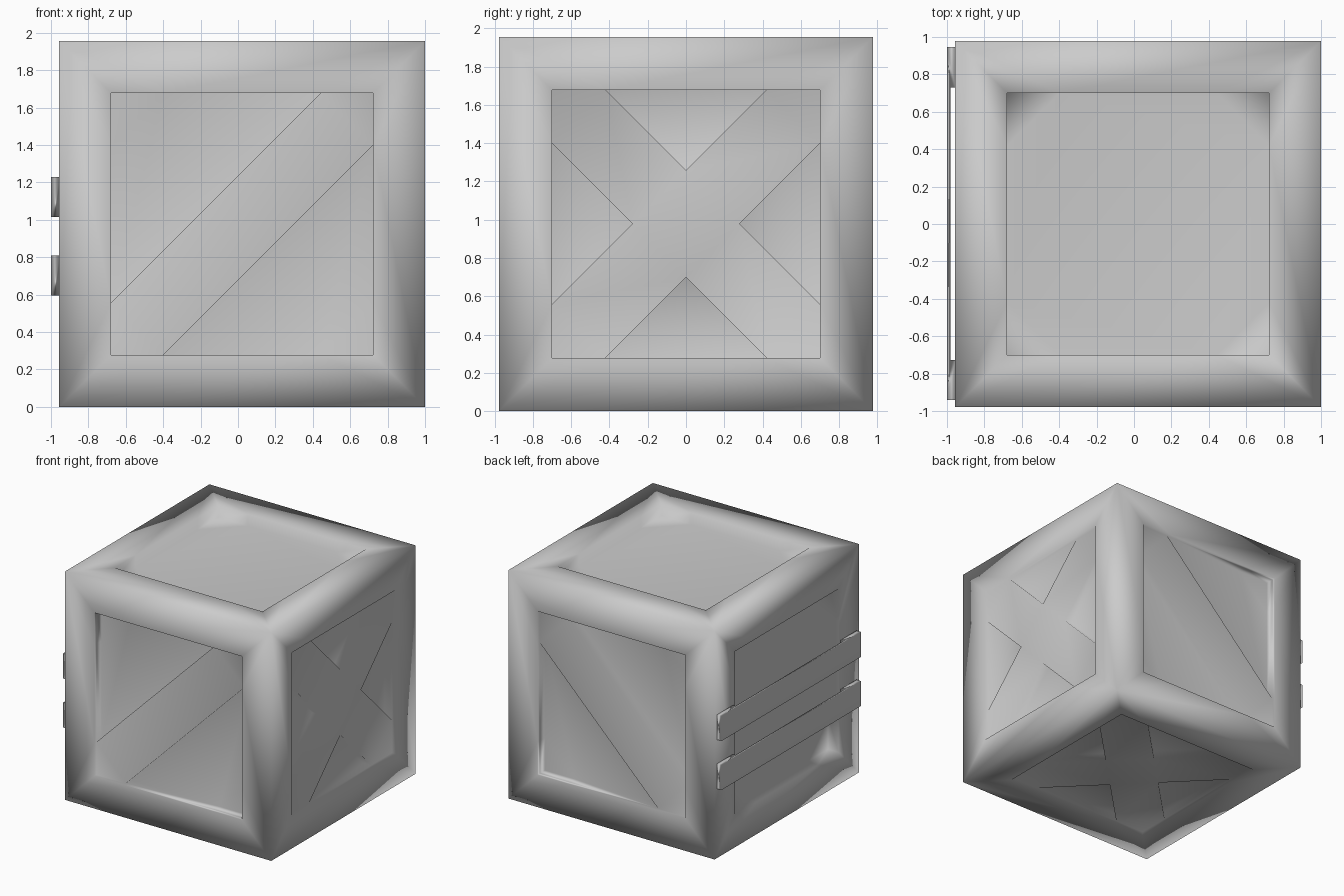
import bpy, bmesh
from mathutils import Vector

if "Cube" in bpy.data.objects:
    bpy.data.objects.remove(bpy.data.objects["Cube"])

H = 0.978                      # half side of the crate
R, B = 0.70, 0.42              # half opening, brace cut position
D1, D2 = 0.03, 0.10            # brace depth, panel depth
CENTRE = Vector((0.022, 0, H))


def finish(bm, name):
    bmesh.ops.remove_doubles(bm, verts=bm.verts, dist=1e-4)
    bmesh.ops.recalc_face_normals(bm, faces=bm.faces)
    me = bpy.data.meshes.new(name)
    bm.to_mesh(me)
    bm.free()
    ob = bpy.data.objects.new(name, me)
    bpy.context.collection.objects.link(ob)
    for p in me.polygons:
        p.use_smooth = True
    # large faces stay visually flat
    ob.modifiers.new("normals", 'WEIGHTED_NORMAL').weight = 50
    return ob


def crate_side(bm, right, up, kind):
    """One crate side: frame ring, recess, then braces or a plain panel."""
    right, up = Vector(right), Vector(up)
    out = right.cross(up)

    def poly(pts, d=0):
        bm.faces.new([bm.verts.new(CENTRE + right * p[0] + up * p[1]
                                   + out * (H - (p[2] if len(p) > 2 else d)))
                      for p in pts])

    def walls(loop, a, b):
        for p, q in zip(loop, loop[1:] + loop[:1]):
            poly([(*p, a), (*q, a), (*q, b), (*p, b)])

    # opening outline, with extra points where braces meet the frame
    sides = []
    for k in range(4):
        side = [(-R, -R), (-B, -R), (B, -R), (R, -R)]
        for _ in range(k):
            side = [(-v, u) for u, v in side]
        sides.append(side)
    # frame ring
    for s in sides:
        a, b = [(u * H / R, v * H / R) for u, v in (s[0], s[-1])]
        poly([a, b, s[2], s[1]])
        poly([a, s[1], s[0]])
        poly([b, s[3], s[2]])
    loop = [p for s in sides for p in s[:-1]]
    if kind == "plain":
        walls(loop, 0, D2)
        poly([p for s in sides for p in s[1:3]], D2)
        for k in range(4):
            poly([sides[k][2], sides[k][3], sides[(k + 1) % 4][1]], D2)
        return
    walls(loop, 0, D1)

    # braces, with pockets between them
    if kind == "cross":
        t = R - B
        tips = [(0, -t), (t, 0), (0, t), (-t, 0)]
        pockets = [[s[1], s[2], tip] for s, tip in zip(sides, tips)]
        poly(tips, D1)
        for k in range(4):
            n = (k + 1) % 4
            poly([sides[k][2], sides[n][1], tips[n], tips[k]], D1)
            poly([sides[k][2], sides[k][3], sides[n][1]], D1)
    else:
        m = 1 if kind == "rising" else -1
        pockets = [[(s * m * u, s * v) for u, v in
                    ((-B, -R), (B, -R), (R, -R), (R, -B), (R, B))] for s in (1, -1)]
        for pts in ([(-B, -R), (R, B), (B, R), (-R, -B)],
                    [(-B, -R), (-R, -B), (-R, -R)], [(R, B), (R, R), (B, R)]):
            poly([(m * u, v) for u, v in pts], D1)
    for pk in pockets:
        walls(pk, D1, D2)
        poly(pk, D2)


# crate body
bm = bmesh.new()
X, Y, Z = (1, 0, 0), (0, 1, 0), (0, 0, 1)
NX, NY = (-1, 0, 0), (0, -1, 0)
crate_side(bm, X, Z, "rising")      # front
crate_side(bm, NX, Z, "falling")    # back
crate_side(bm, Y, Z, "cross")       # right
crate_side(bm, NY, Z, "plain")      # left
crate_side(bm, X, Y, "plain")       # top
crate_side(bm, X, NY, "cross")      # bottom
# pocket walls along the frame were made twice only as stacked strips
finish(bm, "crate_body")

# two strap bars on the left side, with thicker end blocks
profile = [(-1, -0.942), (-0.956, -0.942), (-0.956, -0.727), (-0.981, -0.727),
           (-0.981, 0.73), (-0.956, 0.73), (-0.956, 0.947), (-1, 0.947)]
for name, z0 in (("lower_bar", 0.595), ("upper_bar", 1.015)):
    bm = bmesh.new()
    f = bm.faces.new([bm.verts.new((x, y, z0)) for x, y in profile])
    top = bmesh.ops.extrude_face_region(bm, geom=[f])["geom"]
    bmesh.ops.translate(bm, vec=(0, 0, 0.213),
                        verts=[v for v in top if isinstance(v, bmesh.types.BMVert)])
    finish(bm, name)
